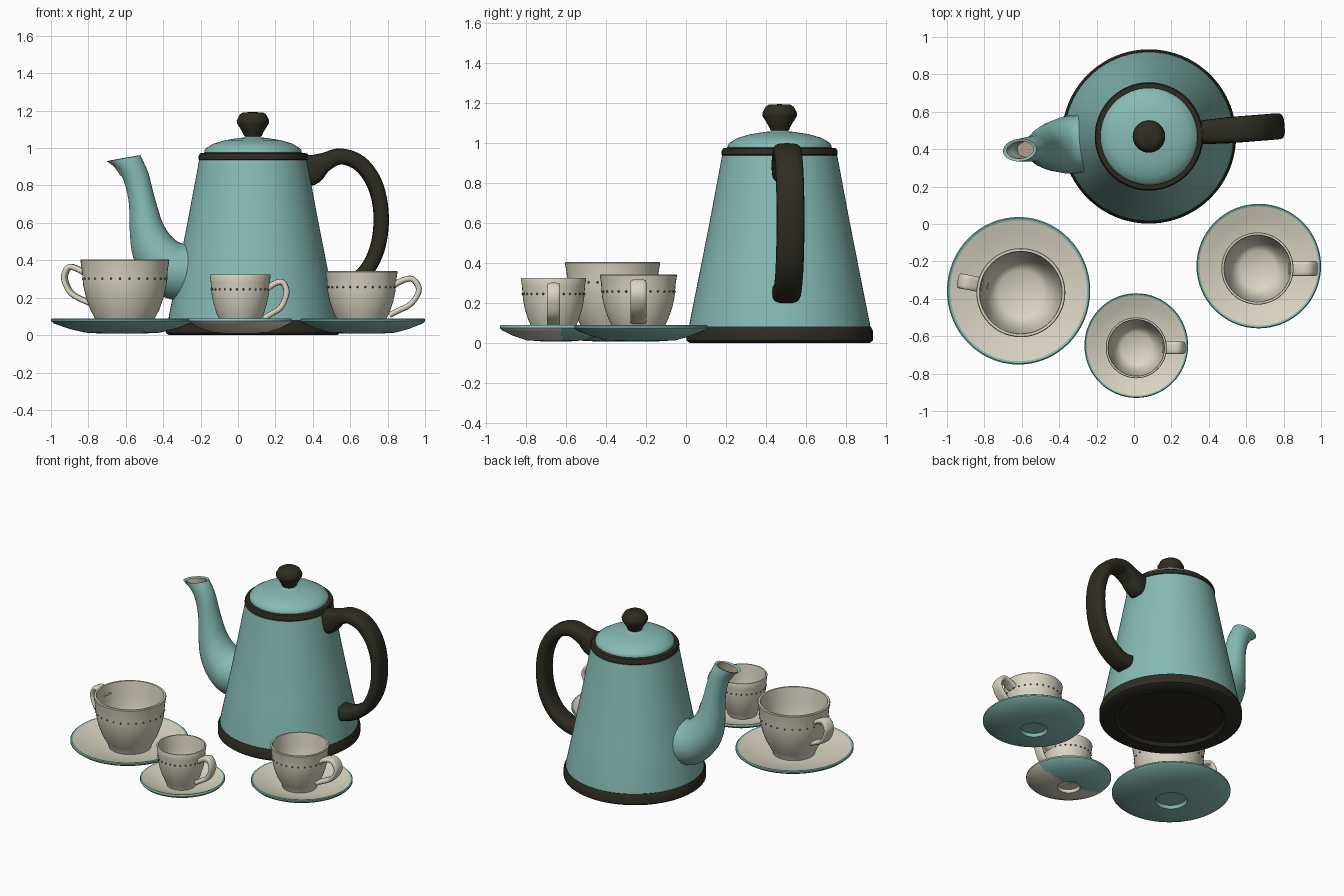
import bpy, bmesh, math
from mathutils import Vector

if "Cube" in bpy.data.objects:
    bpy.data.objects.remove(bpy.data.objects["Cube"])

# --- colours ---
MATS = []
for mat_name, rgb in (("teal", (.24, .50, .455)), ("near_black_brown", (.027, .025, .016)),
                      ("cream", (.70, .66, .54)), ("bead_grey", (.16, .15, .12)),
                      ("spout_tan", (.45, .34, .28))):
    m = bpy.data.materials.new(mat_name)
    m.diffuse_color = (*rgb, 1)
    m.use_nodes = True
    m.node_tree.nodes["Principled BSDF"].inputs["Base Color"].default_value = m.diffuse_color
    MATS.append(m)
TEAL, DARK, CREAM, BEAD, TAN = range(5)


def finish(name, bm, loc, angle=0, smooth=40, scale=(1, 1, 1)):
    bmesh.ops.recalc_face_normals(bm, faces=bm.faces)
    me = bpy.data.meshes.new(name)
    bm.to_mesh(me)
    bm.free()
    for m in MATS:
        me.materials.append(m)
    ob = bpy.data.objects.new(name, me)
    bpy.context.collection.objects.link(ob)
    ob.location, ob.rotation_euler, ob.scale = loc, (0, 0, math.radians(angle)), scale
    bpy.ops.object.select_all(action='DESELECT')
    ob.select_set(True)
    bpy.context.view_layer.objects.active = ob
    bpy.ops.object.shade_smooth_by_angle(angle=math.radians(smooth))
    return ob


def skin(bm, rings, mat_of):
    # bridges consecutive vertex rings; a one-vertex ring is a pole
    for i, (a, b) in enumerate(zip(rings, rings[1:])):
        n = max(len(a), len(b))
        for j in range(n):
            k = (j + 1) % n
            if len(a) == 1:
                vs = [a[0], b[j], b[k]]
            elif len(b) == 1:
                vs = [a[j], a[k], b[0]]
            else:
                vs = [a[j], a[k], b[k], b[j]]
            bm.faces.new(vs).material_index = mat_of(i)


def lathe(name, profile, loc, mat_of, n=64, rule=None, scale=(1, 1, 1)):
    bm = bmesh.new()
    rings = []
    for r, z in profile:
        if r == 0:
            rings.append([bm.verts.new((0, 0, z))])
        else:
            rings.append([bm.verts.new((r * math.cos(2 * math.pi * j / n),
                                        r * math.sin(2 * math.pi * j / n), z)) for j in range(n)])
    skin(bm, rings, mat_of)
    if rule:
        for f in bm.faces:
            f.material_index = rule(f)
    return finish(name, bm, loc, scale=scale)


def smooth_rows(rows, steps=5):
    # Catmull-Rom interpolation through rows of numbers
    out = []
    for i in range(len(rows) - 1):
        p0, p1, p2, p3 = rows[max(i - 1, 0)], rows[i], rows[i + 1], rows[min(i + 2, len(rows) - 1)]
        for s in range(steps):
            t = s / steps
            out.append([.5 * (2 * b + (c - a) * t + (2 * a - 5 * b + 4 * c - d) * t * t
                              + (3 * b - a - 3 * c + d) * t ** 3)
                        for a, b, c, d in zip(p0, p1, p2, p3)])
    return out + [list(rows[-1])]


def loft(name, sections, loc, angle, mat_of, n=24, power=1.0):
    # section = outer x, z, inner x, z, half width in y
    bm = bmesh.new()
    rings = []
    for ox, oz, ix, iz, w in sections:
        o, q = Vector((ox, 0, oz)), Vector((ix, 0, iz))
        ring = []
        for j in range(n):
            a = 2 * math.pi * j / n
            c, s = math.cos(a), math.sin(a)
            c, s = math.copysign(abs(c) ** power, c), math.copysign(abs(s) ** power, s)
            ring.append(bm.verts.new((o + q) / 2 + (o - q) / 2 * c + Vector((0, w * s, 0))))
        rings.append(ring)
    skin(bm, rings, mat_of)
    bm.faces.new(rings[0]).material_index = mat_of(0)
    bm.faces.new(rings[-1]).material_index = mat_of(len(rings) - 2)
    return finish(name, bm, loc, angle)


def strap(name, path, loc, angle, mat):
    # path rows: x, z, half thickness, half width
    rows = smooth_rows(path)
    secs = []
    for i, (x, z, t, w) in enumerate(rows):
        a, b = rows[max(i - 1, 0)], rows[min(i + 1, len(rows) - 1)]
        d = Vector((b[0] - a[0], b[1] - a[1])).normalized()
        secs.append((x - d.y * t, z + d.x * t, x + d.y * t, z - d.x * t, w))
    return loft(name, secs, loc, angle, lambda i: mat, 20, .65)


# --- pot ---
POT = (.08, .468, 0)
lathe("pot_base_band", [(0, .02), (.34, .02), (.36, 0), (.45, 0), (.466, .012), (.466, .06),
                        (.455, .082), (0, .082)], POT, lambda i: DARK, 80)
lathe("pot_body", [(0, .07), (.453, .07), (.45, .1), (.40, .35), (.345, .63), (.288, .935), (0, .935)],
      POT, lambda i: TEAL, 80)
lathe("pot_rim", [(0, .93), (.28, .93), (.29, .94), (.29, .957), (.283, .972), (.262, .975), (0, .975)],
      POT, lambda i: DARK, 80)
lathe("lid", [(0, .97), (.26, .97), (.26, .985), (.25, 1.0), (.21, 1.024), (.15, 1.042), (.08, 1.053),
              (.045, 1.057), (.037, 1.063), (.037, 1.08), (0, 1.08)], POT, lambda i: TEAL)
lathe("lid_knob", [(0, 1.062), (.046, 1.062), (.056, 1.085), (.085, 1.132), (.087, 1.148),
                   (.07, 1.18), (.055, 1.19), (0, 1.193)], POT, lambda i: DARK, 32)

# spout and its hollow tip, lofted from the silhouette (x measured from the pot axis)
spout = smooth_rows([(-.28, .17, -.28, .50, .15), (-.47, .20, -.38, .49, .155), (-.585, .30, -.44, .53, .135),
                     (-.645, .42, -.485, .60, .11), (-.662, .55, -.515, .69, .09),
                     (-.667, .70, -.54, .78, .076), (-.69, .81, -.56, .86, .068),
                     (-.725, .88, -.585, .92, .065), (-.785, .93, -.605, .962, .06)])
outer = len(spout)
spout += [(-.765, .927, -.62, .955, .045), (-.71, .85, -.60, .88, .042)]
loft("spout", spout, POT, 6, lambda i: TEAL if i < outer else TAN)

# pot handle
strap("pot_handle", [(.25, .89, .085, .06), (.31, .885, .085, .065), (.385, .925, .052, .068), (.47, .955, .043, .07),
                     (.57, .92, .043, .07), (.645, .825, .042, .07), (.682, .70, .04, .07),
                     (.685, .56, .04, .07), (.655, .43, .04, .07), (.59, .325, .04, .07),
                     (.49, .26, .045, .07), (.40, .25, .055, .07), (.35, .25, .06, .07)], POT, 4.5, DARK)

# --- cups and saucers ---
SAUCER = [(0, .03), (.25, .03), (.27, .008), (.52, .013), (.75, .034), (.96, .062), (1, .075),
          (1, .084), (.985, .089), (.955, .086), (.78, .066), (.56, .045), (.36, .04), (0, .04)]
CUP = [(0, 0), (.58, 0), (.61, .06), (.67, .14), (.77, .26), (.875, .45), (.935, .62), (.95, .72),
       (.965, .85), (1, .985), (.985, 1), (.93, 1), (.915, .95), (.88, .72), (.8, .45), (.66, .22),
       (.5, .15), (0, .14)]
Z0 = .038


def saucer_split(f):
    # small saucer: cream top, underside half cream and half teal
    c, r = f.calc_center_median(), f.calc_center_median().xy.length
    if r > .266:
        return TEAL if c.z > .078 or c.y > .03 else CREAM
    top = c.z > .036 + max(0, r - .14) * .22
    return CREAM if top or c.y < .03 else TEAL


# name, saucer centre, saucer radius, y stretch, cup centre, cup radius, cup top, handle reach, angle, half width
for name, sc, sr, sy, cc, R, top, e, ang, hw in (
        ("large", (-.617, -.357), .383, 1.03, (-.605, -.367), .238, .405, .108, 169, .04),
        ("medium", (.667, -.225), .333, 1.0, (.66, -.238), .193, .342, .13, 0, .04),
        ("small", (.012, -.65), .277, 1.01, (.012, -.662), .163, .325, .102, 0, .033)):
    lathe(name + "_saucer", [(r * sr, z) for r, z in SAUCER], (*sc, 0),
          lambda i: TEAL if i < 9 else CREAM, 64, saucer_split if name == "small" else None, (1, sy, 1))
    h = top - Z0
    loc = (*cc, 0)
    lathe(name + "_cup", [(r * R, Z0 + t * h) for r, t in CUP], loc, lambda i: CREAM, 48)
    strap(name + "_cup_handle",
          [(R * .9, top - .075, .016, hw), (R + e * .2, top - .05, .016, hw), (R + e * .6, top - .042, .016, hw),
           (R + e - .018, top - .085, .016, hw), (R + e - .025, top - .13, .015, hw),
           (R + e * .5, top - .18, .015, hw), (R + e * .05, top - .21, .015, hw),
           (R * .78, top - .235, .015, hw)], loc, ang, CREAM)
    # ring of tiny beads around the cup
    bm = bmesh.new()
    count = 28
    for j in range(count):
        a = 2 * math.pi * (j + .5) / count
        res = bmesh.ops.create_icosphere(bm, subdivisions=1, radius=.0065)
        bmesh.ops.translate(bm, verts=res["verts"],
                            vec=(R * .95 * math.cos(a), R * .95 * math.sin(a), Z0 + .72 * h))
    for f in bm.faces:
        f.material_index = BEAD
    finish(name + "_cup_beads", bm, loc)
